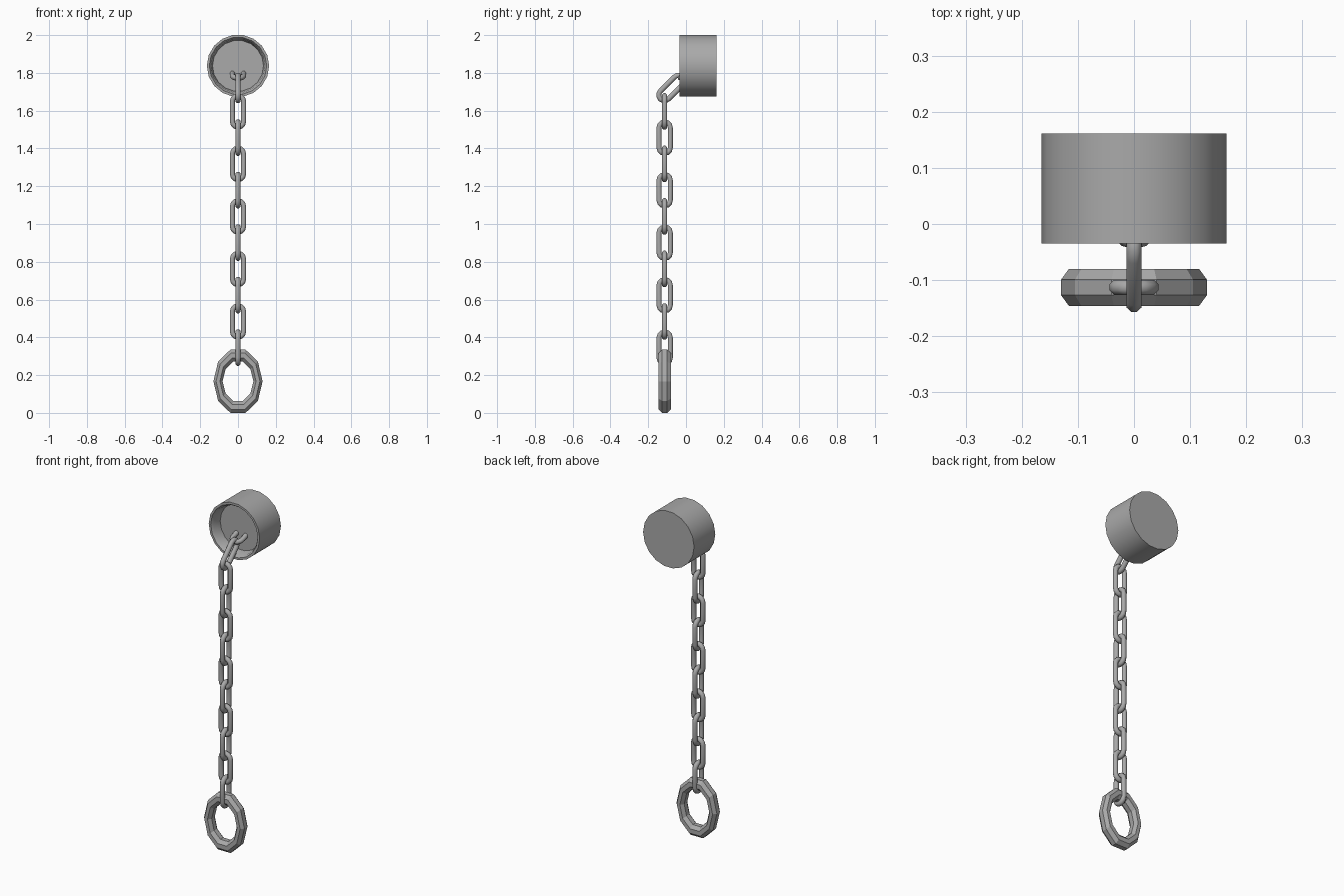
import bpy
import bmesh
from math import pi, sin, cos, radians
from mathutils import Vector, Matrix

old = bpy.data.objects.get("Cube")
if old:
    bpy.data.objects.remove(old)

# One plain grey metal for every part
steel = bpy.data.materials.new("grey steel")
steel.use_nodes = True
steel.diffuse_color = (0.4, 0.4, 0.4, 1)
steel.node_tree.nodes["Principled BSDF"].inputs["Base Color"].default_value = (0.4, 0.4, 0.4, 1)


def finish(bm, name, matrix, smooth_angle=None):
    """Turn a bmesh into a placed, coloured object."""
    bmesh.ops.recalc_face_normals(bm, faces=bm.faces[:])
    mesh = bpy.data.meshes.new(name)
    bm.to_mesh(mesh)
    bm.free()
    mesh.materials.append(steel)
    obj = bpy.data.objects.new(name, mesh)
    obj.matrix_world = matrix
    bpy.context.collection.objects.link(obj)
    if smooth_angle:
        bpy.ops.object.select_all(action='DESELECT')
        obj.select_set(True)
        bpy.context.view_layer.objects.active = obj
        bpy.ops.object.shade_smooth_by_angle(angle=radians(smooth_angle))
    return obj


def bridge(bm, a, b):
    n = len(a)
    for i in range(n):
        j = (i + 1) % n
        bm.faces.new((a[i], a[j], b[j], b[i]))


def tube_loop(path, radius, sides, scale_x=1):
    """Closed tube in the xz plane; path holds (centre, outward direction)."""
    bm = bmesh.new()
    rings = []
    for centre, out in path:
        ring = []
        for k in range(sides):
            t = 2 * pi * (k + 0.5) / sides
            p = centre + radius * (cos(t) * out + sin(t) * Vector((0, 1, 0)))
            p.x *= scale_x
            ring.append(bm.verts.new(p))
        rings.append(ring)
    for i, ring in enumerate(rings):
        bridge(bm, ring, rings[(i + 1) % len(rings)])
    return bm


def link(name, location, rotation):
    """Stadium-shaped chain link, long axis along z before rotation."""
    path = []
    for end in (1, -1):
        for i in range(7):
            t = pi * i / 6 + (0 if end > 0 else pi)
            out = Vector((cos(t), 0, sin(t)))
            path.append((out * 0.03 + Vector((0, 0, 0.053 * end)), out))
    bm = tube_loop(path, 0.0145, 8)
    return finish(bm, name, Matrix.Translation(location) @ rotation, 60)


turn = Matrix.Rotation(pi / 2, 4, 'Z')
chain_y = -0.113

# Hanging chain, each link turned a quarter from the last
for i in range(10):
    link(f"chain_link_{i + 1}", (0, chain_y, 0.345 + 0.139 * i),
         Matrix.Identity(4) if i % 2 else turn)

# Slanted link between the chain and the mount, and the anchor link in the mount
link("slanted_link", (0, -0.077, 1.72), Matrix.Rotation(radians(-45), 4, 'X') @ turn)
link("anchor_link", (0, 0.048, 1.802), Matrix.Rotation(radians(-70), 4, 'X'))

# Ten-sided oval pull ring with an octagonal section
path = []
for i in range(10):
    out = Vector((cos(2 * pi * i / 10), 0, sin(2 * pi * i / 10)))
    path.append((out * 0.143, out))
ring_bm = tube_loop(path, 0.0357, 8, 0.74)
finish(ring_bm, "pull_ring", Matrix.Translation((0, chain_y, 0.1675)))

# Round mount: lathed cup with a recessed front
profile = [(0.165, 0.161), (0.165, -0.035), (0.152, -0.035),
           (0.143, -0.022), (0.135, 0.028)]
cup = bmesh.new()
rows = []
for r, y in profile:
    rows.append([cup.verts.new((r * cos(2 * pi * k / 18), y, r * sin(2 * pi * k / 18)))
                 for k in range(18)])
for a, b in zip(rows, rows[1:]):
    bridge(cup, a, b)
cup.faces.new(rows[0])
cup.faces.new(rows[-1])
finish(cup, "wall_mount", Matrix.Translation((0, 0, 1.8375)), 30)
